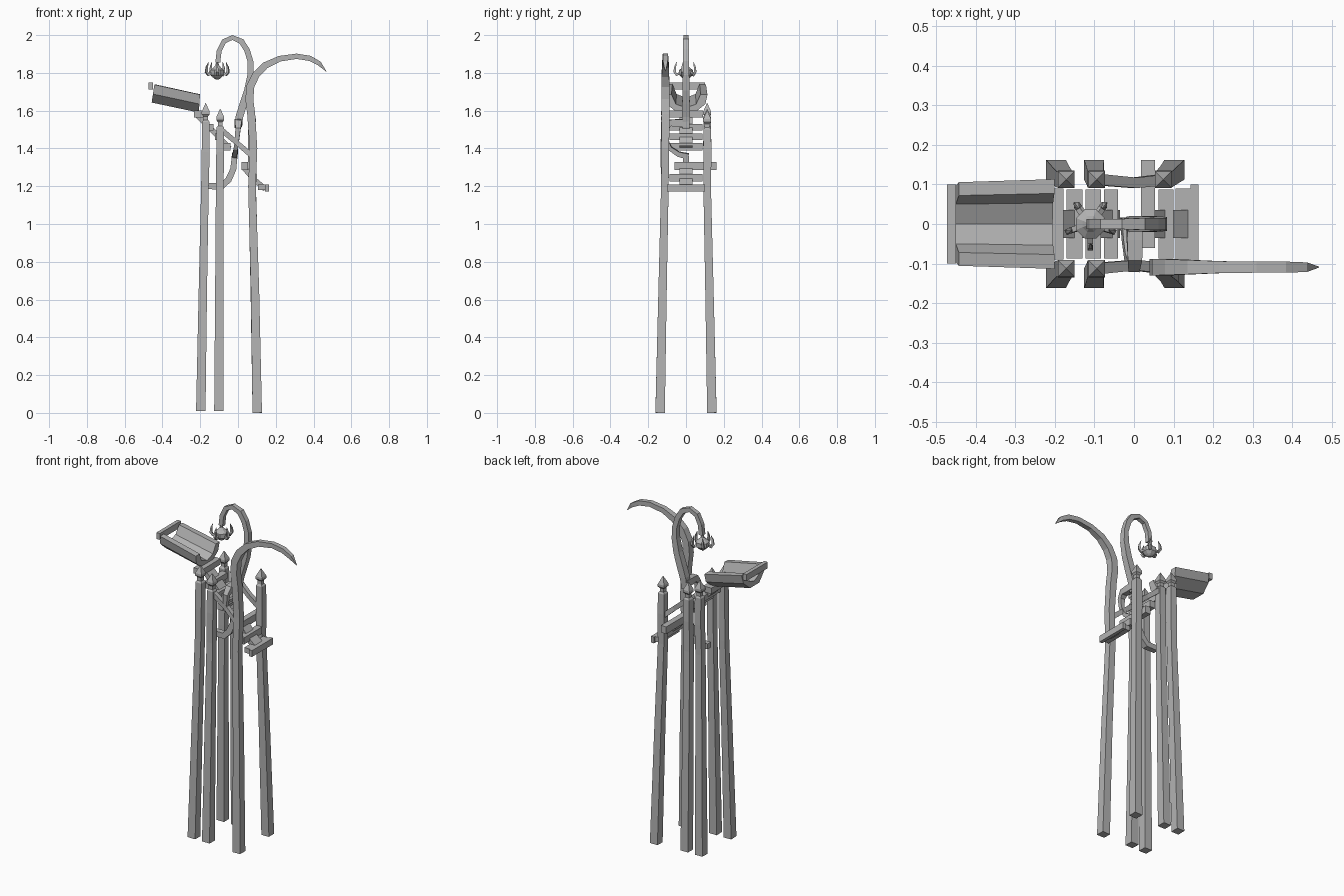
import bpy, bmesh, math
from mathutils import Vector, Quaternion

if "Cube" in bpy.data.objects:
    bpy.data.objects.remove(bpy.data.objects["Cube"])

grey = bpy.data.materials.new("plain grey")
grey.diffuse_color = (0.45, 0.45, 0.45, 1)
grey.use_nodes = True
grey.node_tree.nodes["Principled BSDF"].inputs["Base Color"].default_value = grey.diffuse_color


def finish(name, bm):
    bmesh.ops.recalc_face_normals(bm, faces=bm.faces)
    me = bpy.data.meshes.new(name)
    bm.to_mesh(me)
    bm.free()
    me.materials.append(grey)
    ob = bpy.data.objects.new(name, me)
    bpy.context.collection.objects.link(ob)
    return ob


def tube(name, pts, radii, sides=4, flat=1.0):
    """Sweep a polygon along a path; radii are half widths for square sections."""
    pts = [Vector(p) for p in pts]
    bm = bmesh.new()
    rings, prev, n = [], None, None
    k = 1 / math.cos(math.pi / sides)
    for i, p in enumerate(pts):
        t = (pts[min(i + 1, len(pts) - 1)] - pts[max(i - 1, 0)]).normalized()
        if prev is None:
            n = Vector((0, 1, 0))
        else:
            n = prev.rotation_difference(t) @ n
        n = (n - t * n.dot(t)).normalized()
        b = t.cross(n)
        prev = t
        ring = []
        for s in range(sides):
            a = 2 * math.pi * (s + 0.5) / sides
            ring.append(bm.verts.new(p + k * radii[i] * (flat * math.cos(a) * n + math.sin(a) * b)))
        rings.append(ring)
    for r0, r1 in zip(rings, rings[1:]):
        for s in range(sides):
            bm.faces.new((r0[s], r0[(s + 1) % sides], r1[(s + 1) % sides], r1[s]))
    bm.faces.new(rings[0])
    bm.faces.new(rings[-1])
    return finish(name, bm)


def box(name, x0, x1, y0, y1, z0, z1):
    bm = bmesh.new()
    bmesh.ops.create_cube(bm, size=1)
    for v in bm.verts:
        v.co = Vector((x0 if v.co.x < 0 else x1, y0 if v.co.y < 0 else y1, z0 if v.co.z < 0 else z1))
    return finish(name, bm)


# Leaning posts with neck, collar and spike
def post(name, xb, xm, xt, side, tip, z0):
    s = side
    zs = [(z0, xb, .137, .025), (.65, (xb + xm) / 2, .124, .022), (1.2, xm, .112, .02),
          (1.38, xt, .114, .021), (tip - .10, xt, .112, .02), (tip - .09, xt, .112, .013),
          (tip - .07, xt, .112, .013), (tip - .06, xt, .112, .021), (tip - .045, xt, .112, .021),
          (tip, xt, .112, .001)]
    tube(name, [(x, s * y, z) for z, x, y, r in zs], [q[3] for q in zs])


for side, label in ((-1, "front"), (1, "back")):
    post(label + "_left_post", -.197, -.175, -.171, side, 1.64, .01)
    post(label + "_middle_post", -.101, -.097, -.094, side, 1.61, .01)
    # Handrail between middle and right posts
    tube(label + "_handrail", [(-.09, side * .112, 1.50), (0, side * .104, 1.425), (.075, side * .112, 1.36)],
         [.014, .013, .014])
post("back_right_post", .102, .075, .074, 1, 1.60, 0)

# Front right post, growing into a long horn
horn = [(.102, 0, .025), (.09, .65, .022), (.074, 1.2, .02), (.082, 1.4, .02), (.07, 1.58, .021),
        (.06, 1.66, .021), (.066, 1.73, .021), (.095, 1.79, .02), (.145, 1.84, .018), (.22, 1.875, .015),
        (.31, 1.888, .014), (.38, 1.877, .014), (.43, 1.85, .012), (.467, 1.808, .001)]
ys = [-.137, -.124, -.112] + [-.109] * (len(horn) - 3)
tube("horn_post", [(x, y, z) for (x, z, r), y in zip(horn, ys)], [h[2] for h in horn])

# Stair treads, one of them slid sideways
treads = [(-.232, -.178, -.09, .09, 1.565, 1.6), (-.17, -.13, -.087, .087, 1.495, 1.53),
          (-.122, -.083, -.087, .087, 1.445, 1.48), (-.076, -.04, -.087, .087, 1.39, 1.43),
          (.018, .053, -.06, .162, 1.285, 1.328), (.062, .1, -.087, .087, 1.225, 1.265),
          (.105, .147, -.09, .09, 1.18, 1.21), (.143, .163, -.1, .1, 1.172, 1.21)]
for i, t in enumerate(treads):
    box("stair_tread_%d" % (i + 1), *t)

# Stringer under the treads, broken in the middle
tube("upper_stringer", [(-.215, 0, 1.575), (-.13, 0, 1.49), (-.045, 0, 1.40)], [.014] * 3, flat=2.5)
tube("lower_stringer", [(.03, 0, 1.30), (.085, 0, 1.235), (.145, 0, 1.185)], [.014] * 3, flat=2.5)

# Curling lamp pole that hooks round the front of the stair
vine = [(-.155, 0, 1.2), (-.085, 0, 1.2), (-.05, 0, 1.235), (-.025, 0, 1.29), (-.018, 0, 1.355)]
tube("pole_root", vine, [.016, .017, .017, .016, .015])
tube("pole_bend", [(-.018, .012, 1.358), (-.016, -.04, 1.37), (-.012, -.085, 1.40), (-.004, -.108, 1.45),
                   (0, -.108, 1.505), (.002, -.085, 1.535), (.002, -.04, 1.535), (.003, .015, 1.535)],
     [.015, .013, .011, .011, .014, .018, .02, .02])
hook = [(-.002, 1.505), (.008, 1.57), (.03, 1.64), (.052, 1.71), (.067, 1.79), (.066, 1.86), (.048, 1.92),
        (.018, 1.967), (-.03, 1.987), (-.075, 1.967), (-.1, 1.915), (-.107, 1.855)]
tube("lamp_hook", [(x, 0, z) for x, z in hook], [.018, .02, .02, .019, .017] + [.015] * 3 + [.013] * 4)

# Lamp: eight-sided body with five upturned prongs
lx = -.11
body = [(1.765, .008), (1.775, .022), (1.79, .036), (1.815, .036), (1.828, .02), (1.84, .01), (1.86, .005)]
tube("lamp_body", [(lx, 0, z) for z, r in body], [b[1] for b in body], 8)
for i in range(5):
    a = math.radians(54 + 72 * i)
    tube("lamp_prong_%d" % (i + 1),
         [(lx + r * math.cos(a), r * math.sin(a), z) for r, z in
          ((.03, 1.80), (.05, 1.79), (.06, 1.805), (.058, 1.83), (.049, 1.857))],
         [.007, .007, .007, .005, .001])

# Tilted trough at the head of the stair
half = [(.045, 0), (.1, .045), (.11, .095), (.075, .097), (.052, .045)]
prof = half + [(0, .025)] + [(-y, z) for y, z in reversed(half)]
bm = bmesh.new()
ends = [[bm.verts.new((x + .1 * dz * e, y * w, zb + dz)) for y, dz in prof]
        for x, zb, w, e in ((-.457, 1.643, .96, 1.5), (-.207, 1.59, 1.03, .6))]
m = len(prof)
for i in range(m):
    j = (i + 1) % m
    bm.faces.new((ends[0][i], ends[0][j], ends[1][j], ends[1][i]))
for e in ends:
    bm.faces.new(e)
finish("trough", bm)
box("trough_end_bar", -.473, -.45, -.1, .1, 1.712, 1.75)
